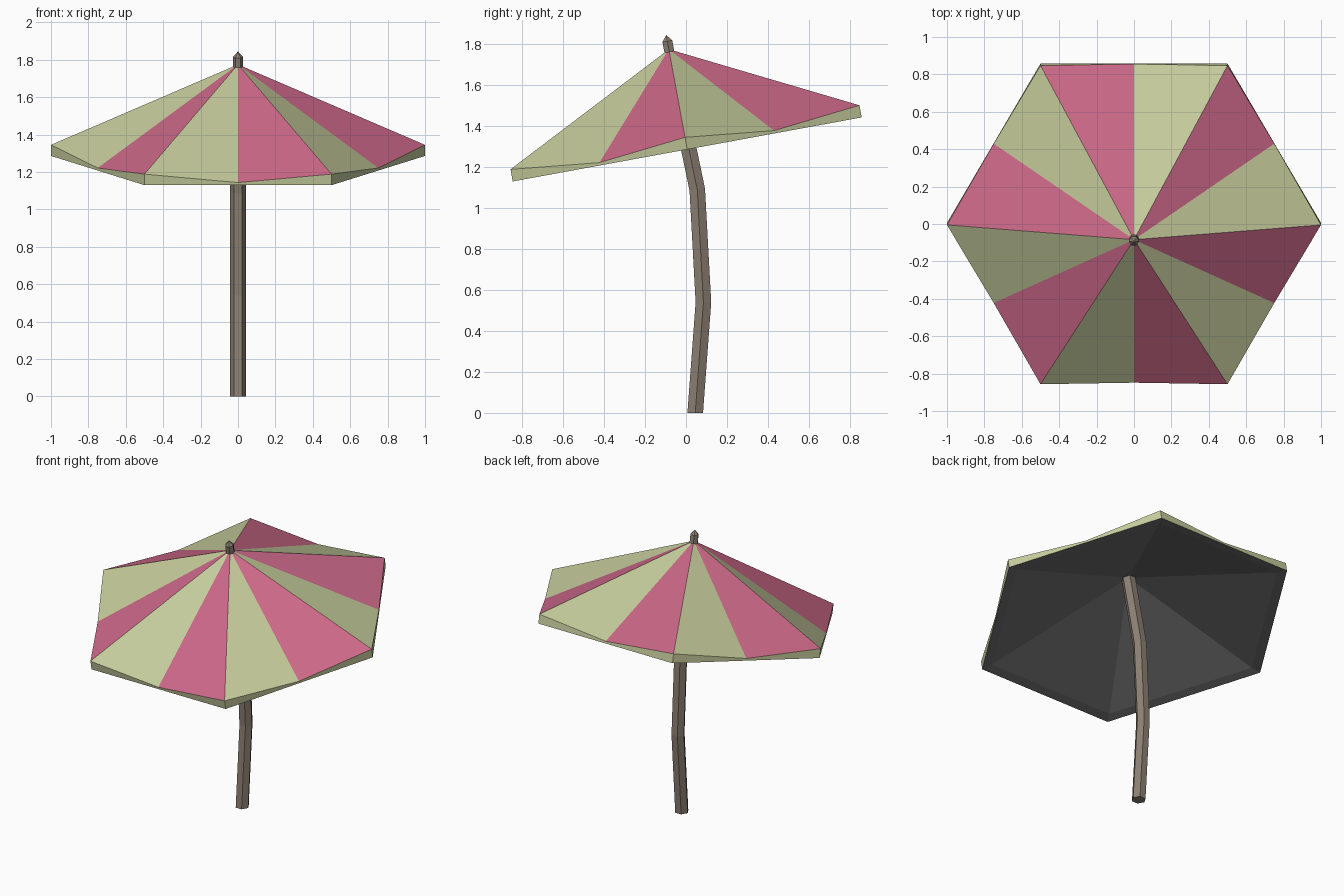
import bpy, bmesh
from math import sin, cos, pi, radians
from mathutils import Vector, Matrix

if "Cube" in bpy.data.objects:
    bpy.data.objects.remove(bpy.data.objects["Cube"])

TILT = Matrix.Translation((0, 0.006, 1.286)) @ Matrix.Rotation(radians(10.4), 4, 'X')


def material(name, rgb):
    m = bpy.data.materials.new(name)
    m.diffuse_color = (*rgb, 1)
    m.use_nodes = True
    m.node_tree.nodes["Principled BSDF"].inputs["Base Color"].default_value = m.diffuse_color
    return m


def finish(bm, name, mats):
    bmesh.ops.recalc_face_normals(bm, faces=bm.faces)
    me = bpy.data.meshes.new(name)
    bm.to_mesh(me)
    bm.free()
    for m in mats:
        me.materials.append(m)
    ob = bpy.data.objects.new(name, me)
    bpy.context.collection.objects.link(ob)
    return ob


def ring(bm, n, r, z, y=0, tilt=0, start=0):
    rot = Matrix.Rotation(tilt, 3, 'X')
    return [bm.verts.new(Vector((0, y, z)) + rot @ Vector((
        r * cos(start + 2 * pi * i / n), r * sin(start + 2 * pi * i / n), 0)))
        for i in range(n)]


def bridge(bm, a, b):
    n = len(a)
    for i in range(n):
        j = (i + 1) % n
        bm.faces.new((a[i], a[j], b[j], b[i]))


def fan(bm, a, tip):
    return [bm.faces.new((a[i], a[(i + 1) % len(a)], tip)) for i in range(len(a))]


green = material("green_cloth", (0.56, 0.60, 0.33))
pink = material("pink_cloth", (0.61, 0.14, 0.25))
lining = material("dark_lining", (0.15, 0.15, 0.15))
wood = material("brown_wood", (0.26, 0.215, 0.17))

# Canopy: striped top with dipped edge midpoints, valance and lining
bm = bmesh.new()
bottom = ring(bm, 6, 1.0, 0)
corner = ring(bm, 6, 1.0, 0.06)
middle = ring(bm, 6, cos(pi / 6), 0.014, start=pi / 6)
inner = ring(bm, 6, 0.935, 0.012)
rim = [v for pair in zip(corner, middle) for v in pair]
for i, f in enumerate(fan(bm, rim, bm.verts.new((0, 0, 0.497)))):
    f.material_index = i % 2
for i in range(6):
    j = (i + 1) % 6
    bm.faces.new((bottom[i], bottom[j], corner[j], middle[i], corner[i]))
before = set(bm.faces)
bridge(bm, bottom, inner)
fan(bm, inner, bm.verts.new((0, 0, 0.33)))
for f in set(bm.faces) - before:
    f.material_index = 2
finish(bm, "canopy", [green, pink, lining]).matrix_world = TILT

# Bent six-sided pole: y, z, tilt of each section
bm = bmesh.new()
path = [(0.045, 0, 0), (0.085, 0.54, 0), (0.055, 1.09, 8), (-0.07, 1.69, 11)]
rings = [ring(bm, 6, 0.044, z, y, radians(t)) for y, z, t in path]
for a, b in zip(rings, rings[1:]):
    bridge(bm, a, b)
bm.faces.new(rings[0])
bm.faces.new(rings[-1])
finish(bm, "pole", [wood])

# Pointed finial on the canopy tip
bm = bmesh.new()
low, high = ring(bm, 6, 0.028, 0.45), ring(bm, 6, 0.028, 0.537)
bridge(bm, low, high)
bm.faces.new(low)
fan(bm, high, bm.verts.new((0, 0, 0.568)))
finish(bm, "finial", [wood]).matrix_world = TILT
